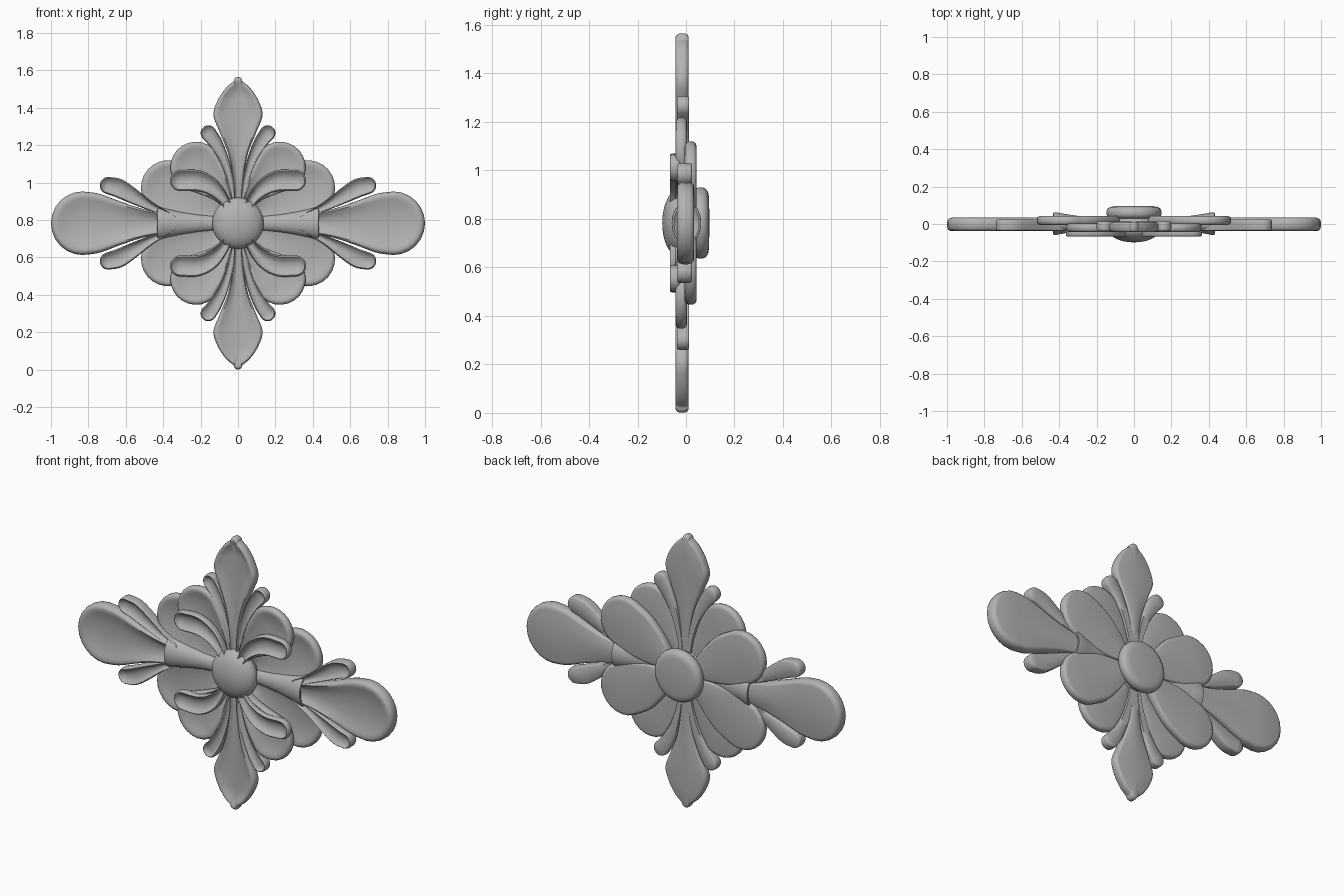
import bpy, bmesh, math
from mathutils import Vector

if "Cube" in bpy.data.objects:
    bpy.data.objects.remove(bpy.data.objects["Cube"])

CZ = 0.783  # height of the ornament's centre

grey = bpy.data.materials.new("plaster_grey")
grey.diffuse_color = (0.45, 0.45, 0.45, 1)
grey.use_nodes = True
grey.node_tree.nodes["Principled BSDF"].inputs["Base Color"].default_value = grey.diffuse_color


def finish(name, bm):
    bmesh.ops.remove_doubles(bm, verts=bm.verts, dist=1e-5)
    bmesh.ops.recalc_face_normals(bm, faces=bm.faces)
    me = bpy.data.meshes.new(name)
    bm.to_mesh(me)
    bm.free()
    me.materials.append(grey)
    ob = bpy.data.objects.new(name, me)
    bpy.context.collection.objects.link(ob)
    bpy.ops.object.select_all(action='DESELECT')
    ob.select_set(True)
    bpy.context.view_layer.objects.active = ob
    bpy.ops.object.shade_smooth_by_angle(angle=math.radians(50))
    return ob


def loft(name, rings):
    """Skin a list of closed rings of equal length."""
    bm = bmesh.new()
    rows = [[bm.verts.new(p) for p in r] for r in rings]
    n = len(rows[0])
    for a, b in zip(rows, rows[1:]):
        for i in range(n):
            j = (i + 1) % n
            bm.faces.new((a[i], a[j], b[j], b[i]))
    return finish(name, bm)


def smooth_path(pts, steps=8):
    """Catmull-Rom through (x, z, half width) points."""
    P = [Vector(p) for p in pts]
    P = [2 * P[0] - P[1]] + P + [2 * P[-1] - P[-2]]
    out = []
    for k in range(1, len(P) - 2):
        a, b, c, d = P[k - 1:k + 3]
        for s in range(steps):
            t = s / steps
            out.append(0.5 * (2 * b + (c - a) * t + (2 * a - 5 * b + 4 * c - d) * t * t
                              + (3 * b - a - 3 * c + d) * t ** 3))
    return out + [P[-2]]


def leaf(name, pts, yf, yb, dish, sx=1, sz=1, focus=1.0, cap=12):
    """Dished petal: a spine with half widths, round ends and a raised rim."""
    sp = smooth_path(pts)
    n = len(sp)
    last = int((n - 1) * focus)
    left, right, cen = [], [], []
    for i, p in enumerate(sp):
        d = (sp[min(i + 1, n - 1)] - sp[max(i - 1, 0)]).xy.normalized()
        nrm = Vector((-d.y, d.x))
        left.append(p.xy + nrm * p.z)
        right.append(p.xy - nrm * p.z)
        cen.append(sp[min(i, last)].xy)
        if i == 0:
            d0, n0 = d, nrm
    angs = [math.pi * k / cap for k in range(1, cap)]
    tip = [sp[-1].xy + (nrm * math.cos(a) + d * math.sin(a)) * sp[-1].z for a in angs]
    base = [sp[0].xy + (-n0 * math.cos(a) - d0 * math.sin(a)) * sp[0].z for a in angs]
    outline = left + tip + right[::-1] + base
    centres = cen + [cen[-1]] * len(tip) + cen[::-1] + [cen[0]] * len(base)
    th = yb - yf
    section = [(0, yf + dish), (0.3, yf + 0.92 * dish), (0.55, yf + 0.65 * dish),
               (0.75, yf + 0.22 * dish), (0.86, yf), (0.93, yf + 0.05 * th),
               (0.98, yf + 0.18 * th), (1, yf + 0.38 * th), (1, yf + 0.65 * th),
               (0.975, yf + 0.84 * th), (0.93, yf + 0.95 * th), (0.85, yb), (0, yb)]
    rings = []
    for f, y in section:
        ring = []
        for p, c in zip(outline, centres):
            q = c + (p - c) * f
            ring.append((sx * q.x, y, CZ + sz * q.y))
        rings.append(ring)
    return loft(name, rings)


def circle(fn, n=48):
    return [fn(math.cos(2 * math.pi * k / n), math.sin(2 * math.pi * k / n)) for k in range(n)]


def boss(name, prof):
    loft(name, [circle(lambda c, s: (r * c, y, CZ + r * s)) for r, y in prof])


# central dome at the front and rounded button at the back
arc = [math.pi / 2 * k / 12 for k in range(13)]
boss("centre_dome", [(0.137 * math.sin(a), -0.03 - 0.068 * math.cos(a)) for a in arc]
     + [(0.134, -0.012), (0.125, 0.0), (0.12, 0.04), (0, 0.04)])
boss("back_button", [(0, 0.03), (0.125, 0.03), (0.14, 0.037), (0.147, 0.05), (0.147, 0.068),
                     (0.141, 0.082), (0.128, 0.091), (0.105, 0.095), (0, 0.097)])

# pointed leaves at top and bottom
for sz, tag in ((1, "top"), (-1, "bottom")):
    leaf(f"{tag}_leaf", [(0, 0.05, 0.02), (0, 0.2, 0.025), (0, 0.36, 0.05), (0, 0.48, 0.095),
                         (0, 0.575, 0.131), (0, 0.65, 0.112), (0, 0.72, 0.068), (0, 0.76, 0.022)],
         -0.043, 0.011, 0.02, 1, sz, focus=0.76)

for sx, side in ((1, "right"), (-1, "left")):
    # broad side petals
    leaf(f"{side}_petal", [(0.36, 0, 0.05), (0.5, 0, 0.075), (0.62, 0, 0.113),
                           (0.74, 0, 0.157), (0.83, 0, 0.17)], -0.038, 0.034, 0.022, sx)
    # flared stem that holds the side petal
    prof = [(0.05, 0), (0.05, 0.035), (0.14, 0.038), (0.22, 0.046), (0.3, 0.059), (0.37, 0.074),
            (0.42, 0.087), (0.43, 0.085), (0.432, 0.075), (0.415, 0.05), (0.41, 0)]
    loft(f"{side}_stem", [circle(lambda c, s: (sx * x, 0.002 + 0.7 * r * c, CZ + r * s), 32)
                          for x, r in prof])

    for sz, tag in ((1, "upper"), (-1, "lower")):
        q = f"{tag}_{side}"
        # small leaflets beside the side petals
        leaf(f"side_leaflet_{q}", [(0.38, 0.05, 0.014), (0.47, 0.092, 0.024), (0.57, 0.15, 0.042),
                                   (0.64, 0.188, 0.05), (0.693, 0.202, 0.046)],
             -0.036, 0.024, 0.018, sx, sz)
        # slim leaflets beside the pointed leaves
        leaf(f"slim_leaflet_{q}", [(0.02, 0.08, 0.012), (0.04, 0.22, 0.017), (0.075, 0.34, 0.026),
                                   (0.12, 0.43, 0.036), (0.158, 0.482, 0.042)],
             -0.038, 0.013, 0.015, sx, sz)
        # large back petals
        leaf(f"back_petal_{q}", [(0.07, 0.03, 0.03), (0.16, 0.08, 0.09), (0.27, 0.14, 0.137),
                                 (0.372, 0.19, 0.147)], -0.006, 0.044, 0.016, sx, sz)
        # middle petals
        leaf(f"middle_petal_{q}", [(0.035, 0.07, 0.018), (0.09, 0.16, 0.055), (0.16, 0.24, 0.105),
                                   (0.224, 0.298, 0.138)], -0.043, 0.004, 0.018, sx, sz)
        # curled front petals
        leaf(f"curled_petal_{q}", [(0.045, 0.07, 0.018), (0.085, 0.14, 0.03), (0.145, 0.198, 0.046),
                                   (0.22, 0.228, 0.056), (0.308, 0.228, 0.056)],
             -0.067, -0.025, 0.022, sx, sz)
